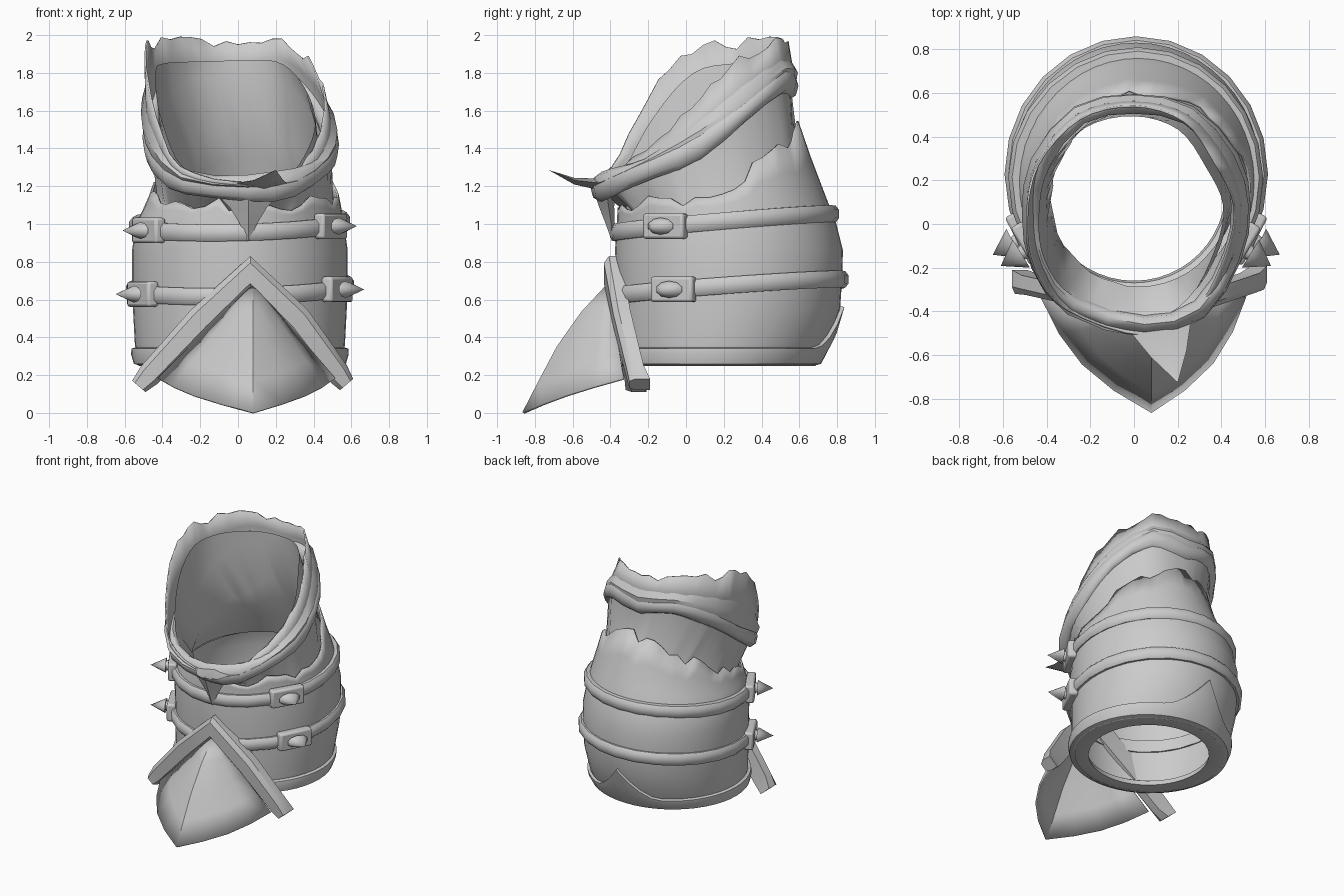
import bpy, bmesh, math, random
from mathutils import Vector, Matrix

if "Cube" in bpy.data.objects:
    bpy.data.objects.remove(bpy.data.objects["Cube"])
random.seed(4)
N = 48
ANG = [2 * math.pi * i / N for i in range(N)]   # angle 0 = front, pi/2 = +x
COARSE = ANG[::2]


def finish(name, bm, angle=40, thick=0, bevel=0):
    bmesh.ops.recalc_face_normals(bm, faces=bm.faces)
    me = bpy.data.meshes.new(name)
    bm.to_mesh(me)
    bm.free()
    ob = bpy.data.objects.new(name, me)
    bpy.context.collection.objects.link(ob)
    bpy.ops.object.select_all(action='DESELECT')
    ob.select_set(True)
    bpy.context.view_layer.objects.active = ob
    bpy.ops.object.shade_smooth_by_angle(angle=math.radians(angle))
    if thick:
        m = ob.modifiers.new("thickness", 'SOLIDIFY')
        m.thickness, m.offset = thick, 0
    if bevel:
        m = ob.modifiers.new("bevel", 'BEVEL')
        m.width, m.segments = bevel, 2
    return ob


def loft(name, rows, loop_u=True, loop_v=False, caps=False, **kw):
    """Skin a list of equally long point rows."""
    bm = bmesh.new()
    vs = [[bm.verts.new(p) for p in r] for r in rows]
    n, m = len(rows[0]), len(rows)
    for j in range(m if loop_v else m - 1):
        for i in range(n if loop_u else n - 1):
            a, b = vs[j], vs[(j + 1) % m]
            k = (i + 1) % n
            bm.faces.new((a[i], a[k], b[k], b[i]))
    if caps:
        bm.faces.new(vs[0])
        bm.faces.new(vs[-1])
    bmesh.ops.remove_doubles(bm, verts=bm.verts, dist=0.0005)
    return finish(name, bm, **kw)


def spline(keys, n):
    """Closed smooth curve through the key points."""
    k, out = [Vector(p) for p in keys], []
    for i in range(n):
        s = i * len(k) / n
        j, t = int(s), s - int(s)
        p0, p1, p2, p3 = (k[(j + d) % len(k)] for d in (-1, 0, 1, 2))
        out.append(0.5 * (2 * p1 + (p2 - p0) * t + (2 * p0 - 5 * p1 + 4 * p2 - p3) * t * t
                          + (3 * p1 - p0 - 3 * p2 + p3) * t ** 3))
    return out


# body profile: z, front y, back y, half width, centre x
PROFILE = [(0.25, -0.34, 0.68, 0.53, 0.01), (0.36, -0.35, 0.74, 0.55, 0.01),
           (0.55, -0.36, 0.81, 0.56, 0.01), (0.70, -0.36, 0.82, 0.565, 0.01),
           (0.86, -0.37, 0.825, 0.565, 0.01), (1.00, -0.36, 0.79, 0.545, 0.01),
           (1.12, -0.355, 0.745, 0.505, 0.03), (1.28, -0.35, 0.68, 0.46, 0.04), (1.60, -0.33, 0.57, 0.41, 0.03)]


def surf(z, a, off=0.0):
    z = min(max(z, 0.25), 1.6)
    for p, q in zip(PROFILE, PROFILE[1:]):
        if z <= q[0]:
            t = (z - p[0]) / (q[0] - p[0])
            f, b, w, cx = (p[i] + (q[i] - p[i]) * t for i in range(1, 5))
            break
    return Vector((cx + (w + off) * math.sin(a), (f + b) / 2 - ((b - f) / 2 + off) * math.cos(a), z))


# main shell with torn top edge
torn = []
for a in ANG:
    back = max(0, -math.cos(a) * 0.55 + 0.3) / 0.85
    torn.append(1.11 + 0.4 * back ** 1.6 + random.uniform(-0.045, 0.045))
levels = (0.0, 0.33, 0.66, 1.0)
shell = [[surf(1.0 + (h - 1.0) * t, a) for a, h in zip(ANG, torn)] for t in levels]
loft("body_shell", [[surf(z, a) for a in ANG] for z in (0.25, 0.36, 0.55, 0.7, 0.86)] + shell, thick=0.012)


# straps hugging the shell
def strap_z(z0, slope, a):
    p = surf(z0, a)
    return z0 + slope * p.y + 0.025 * p.x


STRAPS = (("upper_strap", 0.985, 0.085, 1.0), ("lower_strap", 0.645, 0.075, 1.07))
for name, z0, slope, _ in STRAPS:
    sec = [(-0.045, -0.015), (-0.045, 0.022), (-0.022, 0.04), (0.022, 0.04), (0.045, 0.022), (0.045, -0.015)]
    rows = []
    for dz, off in sec:
        row = []
        for a in COARSE:
            z = strap_z(z0, slope, a)
            p = surf(z, a, off)
            p.z = z + dz
            row.append(p)
        rows.append(row)
    loft(name, rows, loop_v=True)

# spiked buckles on both sides
for name, z0, slope, ang in STRAPS:
    for side, s in (("right", 1), ("left", -1)):
        a = s * ang
        z = strap_z(z0, slope, a)
        tan = (surf(z, a + 0.05) - surf(z, a - 0.05)).normalized()
        up = Vector((0, 0, 1))
        base = Matrix((tan, up, tan.cross(up))).transposed().to_4x4()
        base.translation = surf(z, a, 0.025)
        bm = bmesh.new()
        bmesh.ops.create_cube(bm, size=1, matrix=base @ Matrix.Diagonal((0.25, 0.135, 0.065, 1)))
        finish(f"{side}_{name}_buckle", bm, bevel=0.015)
        bm = bmesh.new()
        bmesh.ops.create_cone(bm, cap_ends=True, segments=10, radius1=0.04, radius2=0.03, depth=0.05,
                              matrix=base @ Matrix.Translation((0, 0, 0.045)))
        bmesh.ops.create_cone(bm, cap_ends=True, segments=10, radius1=1, radius2=0, depth=0.11,
                              matrix=base @ Matrix.Translation((0, 0, 0.105)) @ Matrix.Diagonal((0.08, 0.045, 1, 1)))
        finish(f"{side}_{name}_spike", bm, angle=60)

# bottom rim: band with a point at the back and a flange turned inward
top = [0.35 + 0.22 * max(0, 1 - abs(a - math.pi) / 0.5) ** 1.7 for a in ANG]


def opening(z, r):
    return [Vector((r * math.sin(a), 0.16 - r * math.cos(a), z)) for a in ANG]


loft("bottom_rim", [[surf(h, a, -0.005) for a, h in zip(ANG, top)],
                    [surf(h - 0.01, a, 0.028) for a, h in zip(ANG, top)],
                    [surf((h + 0.27) / 2, a, 0.035) for a, h in zip(ANG, top)],
                    [surf(0.26, a, 0.03) for a in ANG],
                    [surf(0.25, a, 0.0) for a in ANG],
                    opening(0.26, 0.42), opening(0.30, 0.43),
                    [surf(0.33, a, -0.03) for a in ANG]])

# flared collar: rolled hem below, torn rim above
HEM = [(0.05, -0.46, 1.19), (0.3, -0.39, 1.22), (0.45, -0.15, 1.31), (0.49, 0.08, 1.42),
       (0.44, 0.3, 1.59), (0.25, 0.5, 1.76), (0, 0.55, 1.73), (-0.25, 0.5, 1.77),
       (-0.43, 0.28, 1.64), (-0.46, 0.05, 1.45), (-0.42, -0.17, 1.32), (-0.27, -0.37, 1.22)]
RIM = [(0.05, -0.51, 1.22), (0.28, -0.40, 1.25), (0.42, -0.14, 1.46), (0.46, 0.08, 1.68),
       (0.37, 0.28, 1.87), (0.23, 0.47, 1.97), (0, 0.54, 1.975), (-0.25, 0.48, 1.97),
       (-0.44, 0.27, 1.96), (-0.49, 0.03, 1.91), (-0.46, -0.2, 1.68), (-0.31, -0.39, 1.31)]
hem, rim = spline(HEM, N), spline(RIM, N)
ragged = [p + Vector((0, 0, random.uniform(-0.035, 0.025) * min(1, (p.z - 1.2) * 3))) for p in rim]
for p in ragged:
    p.z = min(p.z, 2.0)


def between(t, out):
    return [h.lerp(r, t) + Vector((math.sin(a), -math.cos(a), 0)) * out for h, r, a in zip(hem, rim, ANG)]


inset = [[surf(p.z, a, -0.03) for p, a in zip(row, ANG)] for row in shell]
loft("collar_cloth", inset + [hem, between(0.5, 0.012), ragged], thick=0.01)

# rolled hem, and a loose cloth fold overlapping the collar above it
rows = []
for k in range(8):
    t = 2 * math.pi * k / 8
    rows.append([p + Vector((math.sin(a) * 0.045 * math.cos(t), -math.cos(a) * 0.045 * math.cos(t),
                             0.07 * math.sin(t) * (1 + 0.15 * math.sin(5 * a)))) for p, a in zip(hem, ANG)][::2])
loft("collar_hem", rows, loop_v=True, angle=60)
loft("collar_fold", [between(0.1, 0.035)[::2], between(0.3, 0.045)[::2], between(0.5, 0.018)[::2]])

# inner lining
axis = Vector((-0.01, 0.12, 0))


def shrink(path, k, drop):
    out = []
    for p in path:
        q = axis + (Vector((p.x, p.y, 0)) - axis) * k
        q.z = p.z - drop * min(1, max(0, p.z - 1.2) * 2)
        out.append(q)
    return out


lining = [[surf(p.z, a, -0.07) for p, a in zip(row, ANG)] for row in shell]
loft("inner_lining", lining + [shrink(hem, 0.87, 0.0), shrink(rim, 0.89, 0.11)])

# collar points: drooping tongue and forward beak
rows = []
for z, y, w, d in ((1.18, -0.42, 0.19, 0.07), (1.09, -0.41, 0.1, 0.05), (1.0, -0.395, 0.045, 0.03), (0.91, -0.39, 0.004, 0.003)):
    rows.append([(0.055 - w, y, z), (0.055, y - d, z), (0.055 + w, y, z), (0.055, y + d * 0.6, z)])
loft("collar_tongue", rows)
rows = []
for t in (0, 0.5, 1):
    k = (1 - t) ** 0.8 + 0.01
    c = Vector((0.13, -0.46, 1.215)).lerp(Vector((0.2, -0.725, 1.285)), t) - Vector((0, 0, 0.02 * math.sin(math.pi * t)))
    rows.append([c + Vector(o) * k for o in ((-0.15, -0.03, 0), (0, 0, 0.025), (0.13, 0.02, 0), (0, 0, -0.035))])
loft("collar_beak", rows)

# toe plate: two bulged halves meeting at a ridge
ridge = [Vector((0.08, y, z)) for y, z in ((-0.41, 0.68), (-0.55, 0.53), (-0.68, 0.345), (-0.775, 0.165), (-0.86, 0.0))]
left, right = Vector((-0.42, -0.34, 0.18)), Vector((0.51, -0.33, 0.18))
rows = []
for i, r in enumerate(ridge):
    t = i / 4
    row = []
    for s in (-1, -0.75, -0.5, -0.25, 0, 0.25, 0.5, 0.75, 1):
        edge = ridge[0].lerp(left if s < 0 else right, t)
        bulge = t * math.sin(math.pi * abs(s)) * 0.065
        row.append(r.lerp(edge, abs(s)) + Vector((math.copysign(bulge, s), -bulge * 0.6, 0)))
    rows.append(row)
loft("toe_plate", rows, loop_u=False, thick=0.014, angle=25)

# chevron bar: centre point, offset across the bar, half depth
PATH = [((-0.525, -0.265, 0.14), (-0.035, 0.03), 0.055), ((-0.47, -0.28, 0.20), (-0.045, 0.045), 0.045),
        ((-0.2, -0.34, 0.49), (-0.05, 0.055), 0.045), ((0.065, -0.39, 0.74), (0, 0.09), 0.045),
        ((0.32, -0.34, 0.49), (0.05, 0.055), 0.045), ((0.53, -0.27, 0.21), (0.045, 0.045), 0.045),
        ((0.575, -0.245, 0.15), (0.035, 0.03), 0.055)]
rows = []
for c, (ox, oz), d in PATH:
    o = Vector((ox, 0, oz))
    rows.append([Vector(c) + o * u + Vector((0, v * d, 0)) for u, v in
                 ((1, 1), (1, -0.4), (0.6, -1), (-0.6, -1), (-1, -0.4), (-1, 1))])
loft("chevron_bar", rows, caps=True, angle=35)
